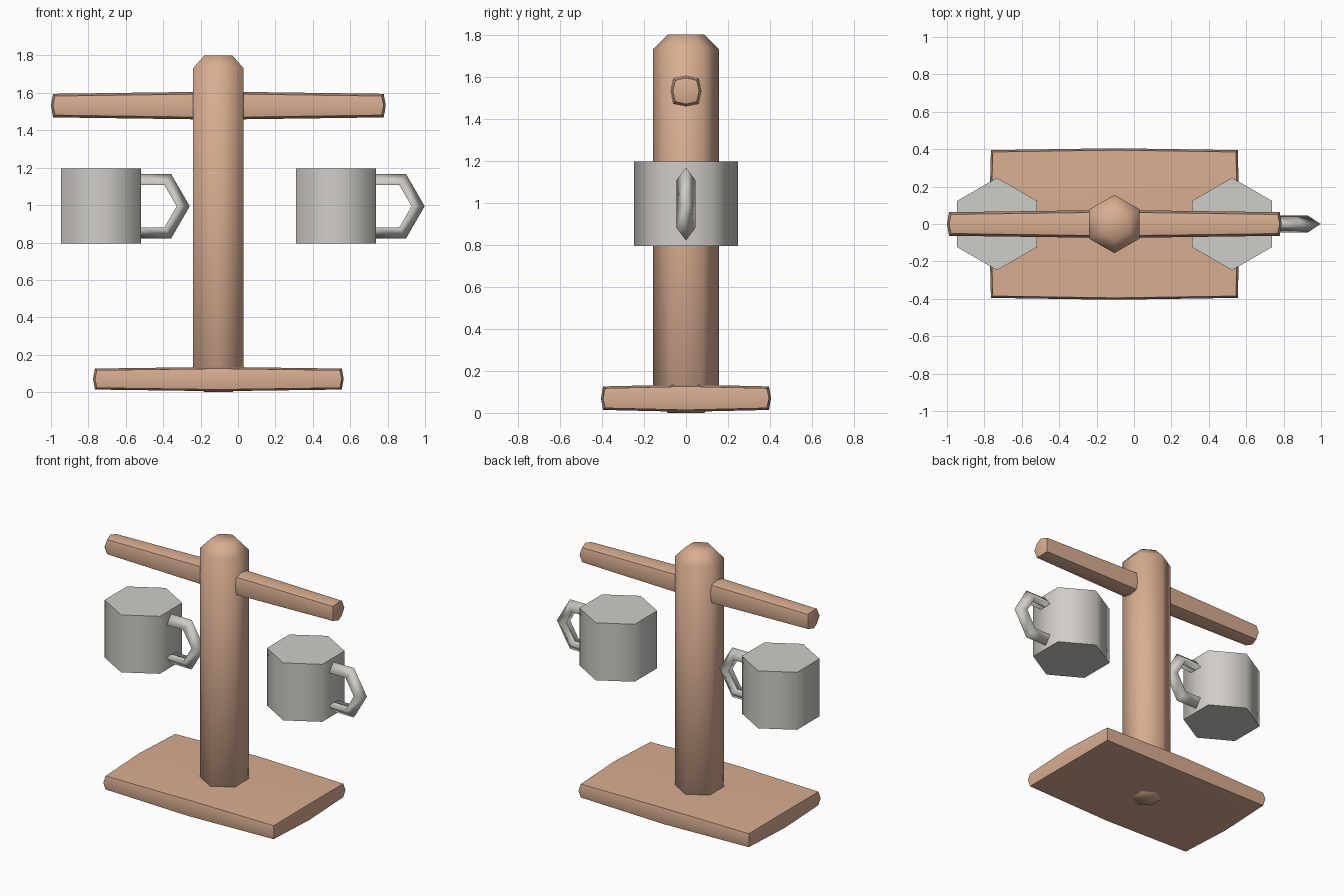
import bpy, bmesh, math
from mathutils import Vector

if "Cube" in bpy.data.objects:
    bpy.data.objects.remove(bpy.data.objects["Cube"])


def material(name, rgb):
    m = bpy.data.materials.new(name)
    m.diffuse_color = (*rgb, 1)
    m.use_nodes = True
    m.node_tree.nodes["Principled BSDF"].inputs["Base Color"].default_value = m.diffuse_color
    return m


WOOD = material("warm wood", (0.69, 0.42, 0.285))
GREY = material("light grey", (0.63, 0.61, 0.58))


def finish(name, bm, mat, angle):
    bmesh.ops.recalc_face_normals(bm, faces=bm.faces)
    me = bpy.data.meshes.new(name)
    bm.to_mesh(me)
    bm.free()
    me.materials.append(mat)
    ob = bpy.data.objects.new(name, me)
    bpy.context.collection.objects.link(ob)
    bpy.ops.object.select_all(action='DESELECT')
    ob.select_set(True)
    bpy.context.view_layer.objects.active = ob
    bpy.ops.object.shade_smooth_by_angle(angle=math.radians(angle))
    return ob


def bridge(bm, a, b):
    n = len(a)
    for i in range(n):
        bm.faces.new((a[i], a[(i + 1) % n], b[(i + 1) % n], b[i]))


def hex_column(name, x, profile, mat):
    """Six-sided column from (radius, z) rings, corners pointing to +y and -y."""
    bm = bmesh.new()
    rings = []
    for r, z in profile:
        rings.append([bm.verts.new((x + r * math.sin(k * math.pi / 3),
                                    r * math.cos(k * math.pi / 3), z)) for k in range(6)])
    for a, b in zip(rings, rings[1:]):
        bridge(bm, a, b)
    bm.faces.new(rings[0])
    bm.faces.new(rings[-1])
    return finish(name, bm, mat, 65)


def bulged_bar(name, centre, half, pull):
    """Box cut once each way, with edges and corners pulled in so each face bows."""
    bm = bmesh.new()
    bmesh.ops.create_cube(bm, size=2)
    bmesh.ops.subdivide_edges(bm, edges=bm.edges[:], cuts=1, use_grid_fill=True)
    for v in bm.verts:
        s = [round(c) for c in v.co]
        total = sum(abs(c) for c in s)
        v.co = Vector(centre) + Vector([s[i] * (half[i] - pull[i] * (total - 1))
                                        for i in range(3)])
    return finish(name, bm, WOOD, 40)


def ring_handle(name, x, z):
    """Six-segment ring with a triangular section, half buried in the mug."""
    section = [(0.200, 0), (0.130, 0.046), (0.130, -0.046)]
    bm = bmesh.new()
    rings = []
    for k in range(6):
        a = k * math.pi / 3
        rings.append([bm.verts.new((x + r * math.cos(a), y, z + r * math.sin(a)))
                      for r, y in section])
    for k in range(6):
        bridge(bm, rings[k], rings[(k + 1) % 6])
    return finish(name, bm, GREY, 180)


# Wooden stand
STAND_X = -0.105
bulged_bar("base", (STAND_X, 0, 0.07), (0.67, 0.405, 0.065), (0.01, 0.01, 0.009))
hex_column("post", STAND_X, [(0.087, 0), (0.156, 0.07), (0.156, 1.732), (0.087, 1.8)], WOOD)
bulged_bar("cross_arm", (STAND_X, 0, 1.532), (0.895, 0.075, 0.075), (0.011, 0.012, 0.012))

# Two hanging mugs
for side, x in (("left", -0.732), ("right", 0.524)):
    hex_column(side + "_mug", x, [(0.247, 0.795), (0.247, 1.197)], GREY)
    ring_handle(side + "_mug_handle", x + 0.274, 0.994)
